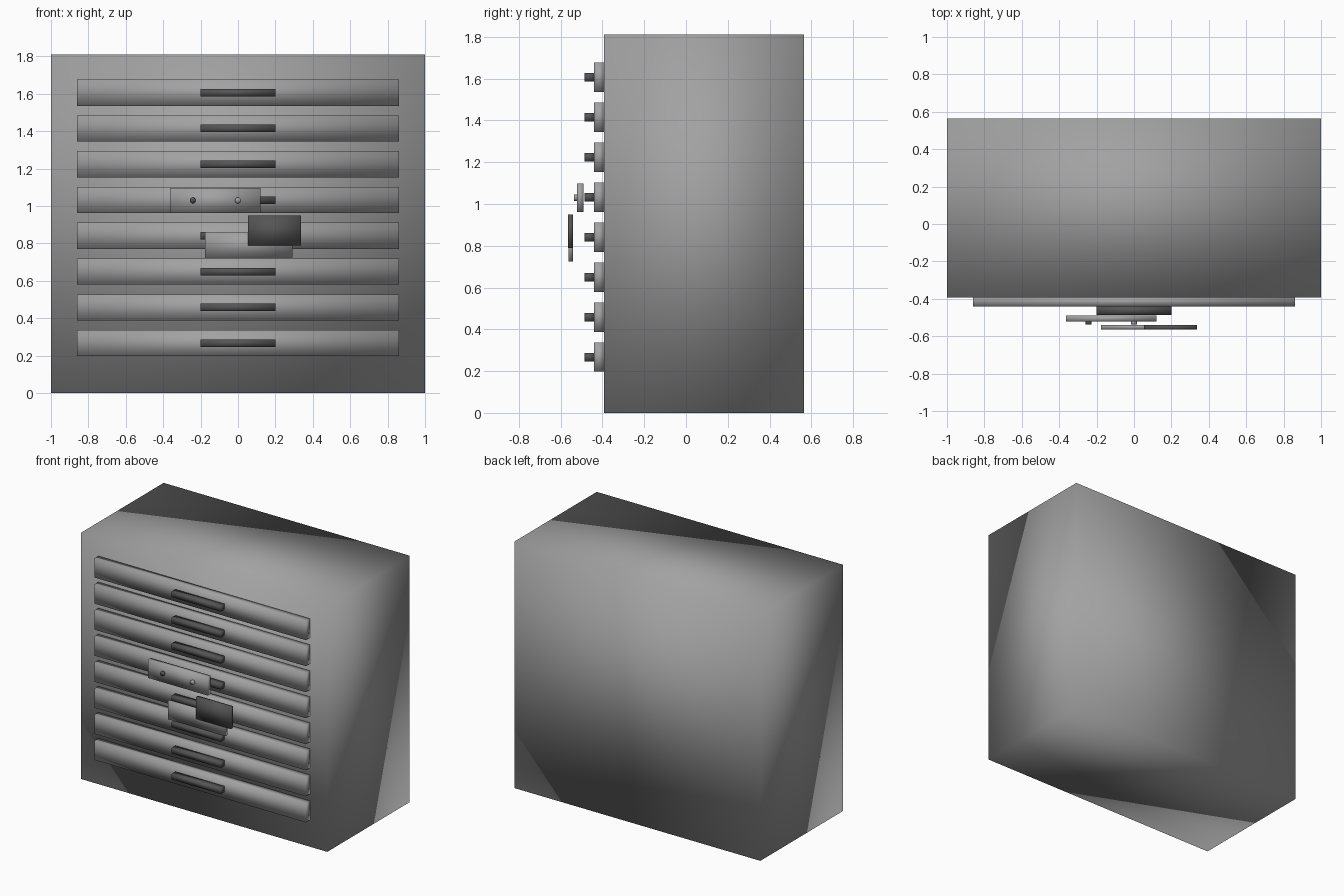
import bpy
import math

default = bpy.data.objects.get("Cube")
if default:
    bpy.data.objects.remove(default, do_unlink=True)


def make_material(name, value):
    mat = bpy.data.materials.new(name)
    mat.use_nodes = True
    colour = (value, value, value, 1)
    mat.diffuse_color = colour
    mat.node_tree.nodes["Principled BSDF"].inputs["Base Color"].default_value = colour
    return mat


steel = make_material("steel grey", 0.36)
dark = make_material("dark grey", 0.09)


def finish(name, mat):
    obj = bpy.context.object
    obj.name = name
    obj.data.materials.append(mat)
    bpy.ops.object.transform_apply(location=False, rotation=True, scale=True)
    # soft shading runs across every edge, even on the plain boxes
    bpy.ops.object.shade_smooth()
    return obj


def box(name, xs, ys, zs, mat):
    spans = (xs, ys, zs)
    bpy.ops.mesh.primitive_cube_add(size=1, location=[(a + b) / 2 for a, b in spans])
    bpy.context.object.scale = [b - a for a, b in spans]
    return finish(name, mat)


def knob(name, x, z, mat):
    bpy.ops.mesh.primitive_cylinder_add(
        vertices=16, radius=0.016, depth=0.02,
        location=(x, -0.527, z), rotation=(math.pi / 2, 0, 0))
    return finish(name, mat)


# Cabinet body
box("cabinet_body", (-1, 1), (-0.392, 0.565), (0, 1.81), steel)

# Stack of eight drawers, each with a bar handle
for i in range(8):
    z = 0.267 + 0.1913 * i
    box(f"drawer_{i + 1}", (-0.86, 0.86), (-0.44, -0.39), (z - 0.07, z + 0.07), steel)
    box(f"handle_{i + 1}", (-0.2, 0.2), (-0.486, -0.438), (z - 0.02, z + 0.02), dark)

# Lock plate with two knobs
box("lock_plate", (-0.364, 0.12), (-0.522, -0.49), (0.962, 1.097), steel)
knob("left_knob", 0, 1.03, steel)
knob("right_knob", -0.242, 1.03, dark)

# Overlapping tag plates
box("pale_tag", (-0.176, 0.292), (-0.563, -0.54), (0.725, 0.86), steel)
box("dark_tag", (0.053, 0.338), (-0.565, -0.54), (0.79, 0.95), dark)
